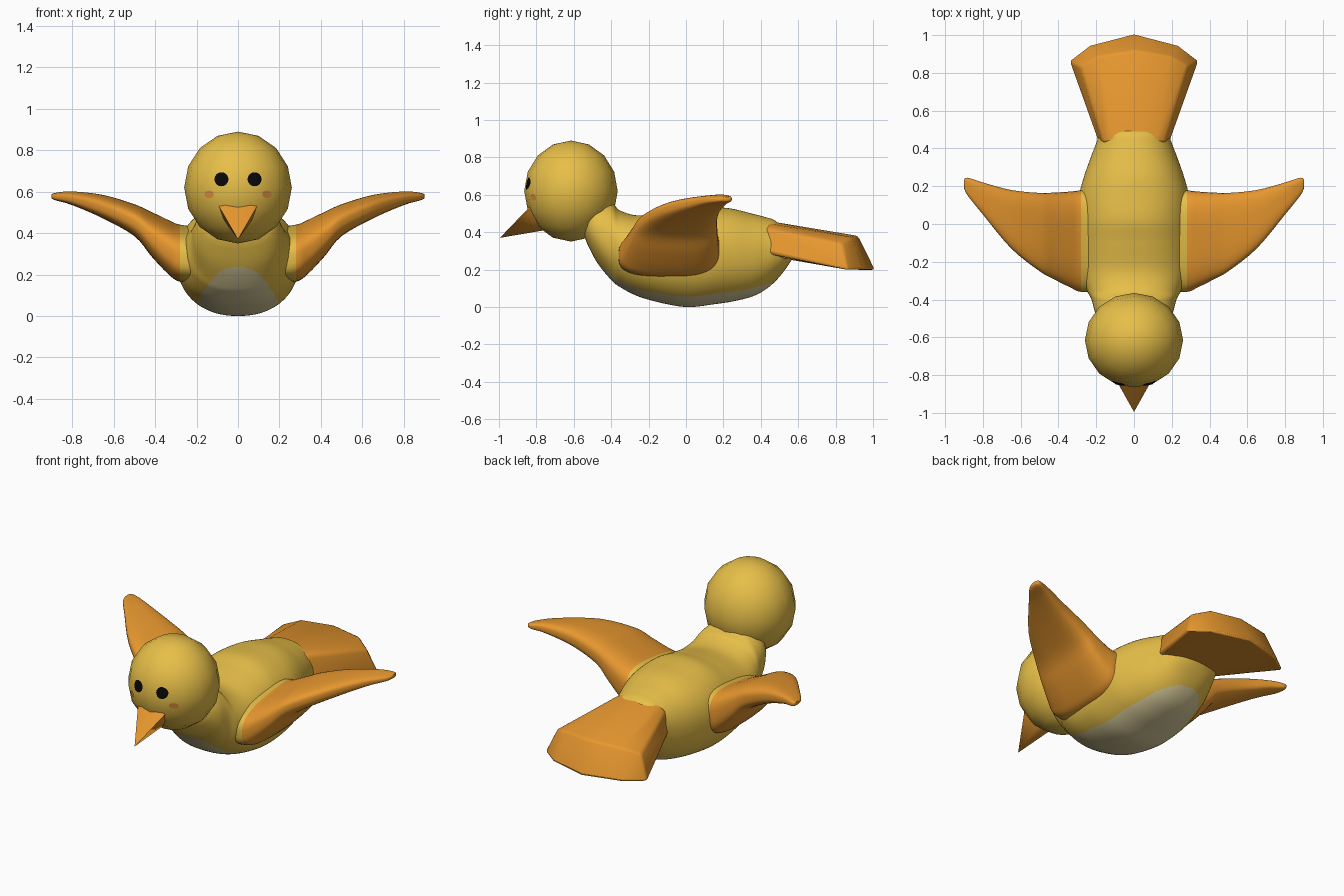
import bpy, bmesh, math
from mathutils import Vector
from mathutils.bvhtree import BVHTree

cube = bpy.data.objects.get("Cube")
if cube:
    bpy.data.objects.remove(cube, do_unlink=True)


def material(name, r, g, b):
    mat = bpy.data.materials.new(name)
    mat.use_nodes = True
    mat.diffuse_color = (r, g, b, 1)
    node = next(n for n in mat.node_tree.nodes if n.type == "BSDF_PRINCIPLED")
    node.inputs["Base Color"].default_value = (r, g, b, 1)
    node.inputs["Roughness"].default_value = 0.8
    return mat


yellow = material("yellow feathers", 0.80, 0.52, 0.065)
orange = material("orange feathers", 0.85, 0.33, 0.03)
cream = material("cream belly", 0.70, 0.61, 0.33)
black = material("black eye", 0.002, 0.002, 0.002)
blush = material("cheek blush", 0.80, 0.30, 0.05)


def finish(bm, name, mats, angle=60, rule=None):
    """Turn a bmesh into a smooth object, colouring faces by a rule."""
    bmesh.ops.recalc_face_normals(bm, faces=bm.faces[:])
    if rule:
        for face in bm.faces:
            face.material_index = rule(face.calc_center_median())
    mesh = bpy.data.meshes.new(name)
    bm.to_mesh(mesh)
    bm.free()
    for mat in mats:
        mesh.materials.append(mat)
    obj = bpy.data.objects.new(name, mesh)
    bpy.context.scene.collection.objects.link(obj)
    bpy.ops.object.select_all(action="DESELECT")
    obj.select_set(True)
    bpy.context.view_layer.objects.active = obj
    bpy.ops.object.shade_smooth_by_angle(angle=math.radians(angle))
    return obj


def smooth_rows(rows, steps):
    """Catmull-Rom interpolation between section rows."""
    out = []
    for i in range(len(rows) - 1):
        p = [Vector(rows[min(max(k, 0), len(rows) - 1)]) for k in range(i - 1, i + 3)]
        for s in range(steps):
            t = s / steps
            out.append(p[1] + (p[2] - p[0]) * t / 2
                       + (p[0] * 2 - p[1] * 5 + p[2] * 4 - p[3]) * t * t / 2
                       + (p[1] * 3 - p[0] - p[2] * 3 + p[3]) * t ** 3 / 2)
    return out + [Vector(rows[-1])]


def skin(bm, rings):
    """Bridge rings of points and return their vertices."""
    loops = [[bm.verts.new(co) for co in ring] for ring in rings]
    n = len(loops[0])
    for a, b in zip(loops, loops[1:]):
        for i in range(n):
            j = (i + 1) % n
            bm.faces.new((a[i], a[j], b[j], b[i]))
    return loops


def oval(count, power):
    """Unit superellipse."""
    pts = []
    for i in range(count):
        a = math.tau * (i + 0.5) / count
        c, s = math.cos(a), math.sin(a)
        pts.append((math.copysign(abs(c) ** (2 / power), c),
                    math.copysign(abs(s) ** (2 / power), s)))
    return pts


# Body: rows of y, half width, bottom, top
body_rows = [
    (-0.54, 0.12, 0.37, 0.48), (-0.52, 0.17, 0.32, 0.54), (-0.47, 0.205, 0.23, 0.57),
    (-0.40, 0.225, 0.145, 0.56), (-0.35, 0.25, 0.105, 0.515), (-0.25, 0.283, 0.055, 0.49),
    (-0.10, 0.295, 0.015, 0.515), (0.02, 0.295, 0.0, 0.54), (0.15, 0.29, 0.015, 0.535),
    (0.25, 0.265, 0.03, 0.525), (0.35, 0.23, 0.055, 0.50), (0.42, 0.203, 0.09, 0.482),
    (0.48, 0.18, 0.14, 0.46), (0.53, 0.15, 0.20, 0.40), (0.57, 0.07, 0.26, 0.33)]
bm = bmesh.new()
loops = skin(bm, [[(w * c, y, (lo + hi) / 2 + (hi - lo) / 2 * s) for c, s in oval(160, 2.2)]
                  for y, w, lo, hi in smooth_rows(body_rows, 12)])
for end in (loops[0], loops[-1]):
    bm.faces.new(end)


def belly_rule(p):
    return int(p.z < 0.27 and abs(p.x / 0.195) ** 2.5 + abs(p.y / 0.475) ** 2.5 < 1)


finish(bm, "body", [yellow, cream], rule=belly_rule)

# Head
bm = bmesh.new()
bmesh.ops.create_uvsphere(bm, u_segments=16, v_segments=8, radius=1)
for v in bm.verts:
    v.co = Vector((0, -0.615, 0.62)) + v.co * Vector((0.26, 0.25, 0.27))
head_surface = BVHTree.FromBMesh(bm)
finish(bm, "head", [yellow])


# Eyes and cheeks: thin patches wrapped onto the head
def face_patch(name, x, z, rx, rz, mat):
    bm = bmesh.new()
    bmesh.ops.create_circle(bm, cap_ends=True, cap_tris=True, segments=16, radius=1)
    bmesh.ops.subdivide_edges(bm, edges=bm.edges[:], cuts=3, use_grid_fill=True)
    for v in bm.verts:
        start = Vector((x + v.co.x * rx, -2, z + v.co.y * rz))
        spot, normal = head_surface.ray_cast(start, Vector((0, 1, 0)))[:2]
        v.co = spot + Vector((0, -0.004, 0))
    finish(bm, name, [mat])


for label, sx in (("left", 1), ("right", -1)):
    face_patch(label + "_eye", sx * 0.08, 0.66, 0.034, 0.034, black)
    face_patch(label + "_cheek", sx * 0.14, 0.587, 0.023, 0.018, blush)

# Beak
half = [(0, 0.553), (0.07, 0.553), (0.098, 0.54), (0.085, 0.49), (0.045, 0.43), (0, 0.41)]
outline = half + [(-x, z) for x, z in half[-2:0:-1]]
bm = bmesh.new()
base = [bm.verts.new((x, -0.82 if z > 0.5 else -0.76, z)) for x, z in outline]
tip = bm.verts.new((0, -0.995, 0.37))
for i, v in enumerate(base):
    bm.faces.new((v, base[(i + 1) % len(base)], tip))
bm.faces.new(base)
finish(bm, "beak", [orange], 70)

# Wings: rows of x, leading edge, trailing edge, bottom, top
wing_rows = [
    (0.16, -0.36, 0.18, 0.16, 0.45), (0.28, -0.36, 0.178, 0.165, 0.465),
    (0.34, -0.335, 0.172, 0.205, 0.488), (0.42, -0.295, 0.167, 0.29, 0.522),
    (0.50, -0.25, 0.165, 0.385, 0.553), (0.65, -0.13, 0.18, 0.47, 0.594),
    (0.80, 0.05, 0.22, 0.535, 0.607), (0.88, 0.15, 0.245, 0.558, 0.598),
    (0.90, 0.19, 0.235, 0.568, 0.59)]
for label, sx in (("left", 1), ("right", -1)):
    bm = bmesh.new()
    # The upper side falls towards the leading edge
    loops = skin(bm, [[(sx * x, (a + b) / 2 + (b - a) / 2 * c,
                        lo + (hi - lo) * (1 + s) / 2 * (0.88 + 0.12 * c))
                       for c, s in oval(40, 3)]
                      for x, a, b, lo, hi in smooth_rows(wing_rows, 4)])
    for end in (loops[0], loops[-1]):
        bm.faces.new(end)
    finish(bm, label + "_wing", [orange, yellow], rule=lambda p: int(abs(p.x) < 0.28))


# Tail: a fan whose rounded end slopes down to a wider lower rim
def fan(points):
    return [(-x, y, z) for x, y, z in points[:0:-1]] + points


top_root = fan([(0, 0.43, 0.462), (0.11, 0.43, 0.449), (0.165, 0.43, 0.418)])
low_root = fan([(0, 0.43, 0.27), (0.13, 0.43, 0.275), (0.187, 0.43, 0.29)])
top_end = fan([(0, 0.92, 0.38), (0.19, 0.89, 0.373), (0.285, 0.835, 0.34)])
low_end = fan([(0, 1.01, 0.197), (0.235, 0.948, 0.197), (0.345, 0.864, 0.197)])
bm = bmesh.new()
loops = skin(bm, [top_root + low_root[::-1], top_end + low_end[::-1]])
for ring in loops:
    for i in range(4):
        bm.faces.new((ring[i], ring[i + 1], ring[8 - i], ring[9 - i]))
tail = finish(bm, "tail", [orange], 75)
bevel = tail.modifiers.new("soft edges", "BEVEL")
bevel.width = 0.015
bevel.segments = 2
bevel.angle_limit = math.radians(50)
